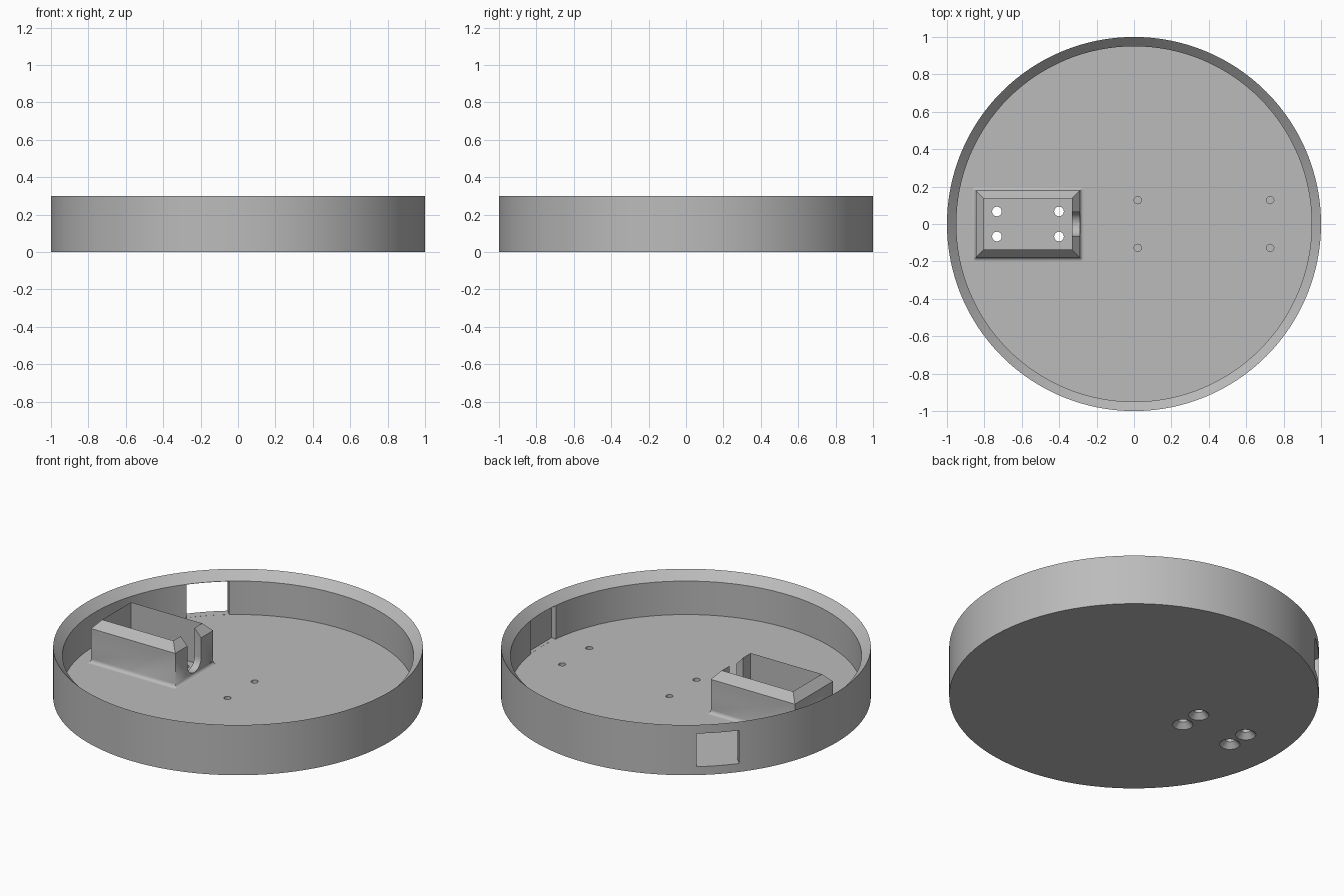
import bpy, bmesh, math
from mathutils import Matrix, Vector

if "Cube" in bpy.data.objects:
    bpy.data.objects.remove(bpy.data.objects["Cube"], do_unlink=True)

grey = bpy.data.materials.new("matte grey")
grey.use_nodes = True
colour = (0.5, 0.5, 0.5, 1.0)
grey.diffuse_color = colour
grey.node_tree.nodes["Principled BSDF"].inputs["Base Color"].default_value = colour


def finish(name, bm):
    """Clean the mesh and turn it into an object."""
    bmesh.ops.remove_doubles(bm, verts=bm.verts, dist=1e-5)
    bmesh.ops.recalc_face_normals(bm, faces=bm.faces)
    mesh = bpy.data.meshes.new(name)
    bm.to_mesh(mesh)
    bm.free()
    mesh.materials.append(grey)
    obj = bpy.data.objects.new(name, mesh)
    bpy.context.collection.objects.link(obj)
    return obj


def loft(name, rings, closed=False):
    """Skin a list of equal-length point rings; closed joins last to first."""
    bm = bmesh.new()
    loops = [[bm.verts.new(p) for p in ring] for ring in rings]
    pairs = list(zip(loops, loops[1:]))
    if closed:
        pairs.append((loops[-1], loops[0]))
    n = len(loops[0])
    for a, b in pairs:
        for i in range(n):
            j = (i + 1) % n
            bm.faces.new((a[i], a[j], b[j], b[i]))
    return finish(name, bm)


def lathe(name, profile, segments, x=0, y=0):
    """Spin (radius, height) points round a vertical axis."""
    turns = [2 * math.pi * i / segments for i in range(segments)]
    return loft(name, [[(x + r * math.cos(t), y + r * math.sin(t), z) for t in turns]
                       for r, z in profile])


def block(name, low, high, angle=0):
    """Box between two corners, turned about the z axis."""
    low, high = Vector(low), Vector(high)
    bm = bmesh.new()
    bmesh.ops.create_cube(bm, size=1)
    bmesh.ops.scale(bm, vec=high - low, verts=bm.verts)
    bmesh.ops.translate(bm, vec=(low + high) / 2, verts=bm.verts)
    bmesh.ops.rotate(bm, matrix=Matrix.Rotation(angle, 3, 'Z'), verts=bm.verts)
    return finish(name, bm)


def cut(target, cutter):
    """Subtract the cutter and discard it."""
    mod = target.modifiers.new("cut", 'BOOLEAN')
    mod.operation, mod.solver, mod.object = 'DIFFERENCE', 'EXACT', cutter
    cutter.hide_render = True
    select(target)
    bpy.ops.object.modifier_apply(modifier=mod.name)
    bpy.data.objects.remove(cutter, do_unlink=True)


def select(obj):
    bpy.ops.object.select_all(action='DESELECT')
    obj.select_set(True)
    bpy.context.view_layer.objects.active = obj


# Round tray with a rim sloping inward
tray = lathe("round_tray", [(0, 0), (1, 0), (1, 0.3), (0.95, 0.25), (0.95, 0.05), (0, 0.05)], 128)

# Window through the back wall, and a shallow pocket inside the +x wall
cut(tray, block("window_cutter", (0.935, -0.1175, 0.0505), (1.1, 0.1175, 0.248), math.radians(135)))
cut(tray, block("pocket_cutter", (0.935, -0.1175, 0.0505), (0.97, 0.1175, 0.249)))

# Countersunk screw holes under the holder, and blind pilot holes in the floor
CX = -0.567
for side in (-1, 1):
    for end in (-1, 1):
        cut(tray, lathe("screw_cutter", [(0, -0.01), (0.066, -0.01), (0.026, 0.03),
                                         (0.026, 0.07), (0, 0.07)], 16,
                        CX + end * 0.166, side * 0.067))
        cut(tray, lathe("pilot_cutter", [(0, 0.02), (0.02, 0.02), (0.02, 0.07), (0, 0.07)], 16,
                        0.374 + end * 0.354, side * 0.128))

# Rectangular holder: flared foot, upright walls, bevelled top, open middle
HX, HY, FILLET, WALL = 0.278, 0.179, 0.02, 0.043


def rectangle(hx, hy, z, radius=0.0):
    """Rectangle ring whose corners are rounded outward by radius."""
    points = []
    for k, (sx, sy) in enumerate(((1, 1), (-1, 1), (-1, -1), (1, -1))):
        for i in range(6):
            a = math.pi / 2 * (k + i / 5)
            points.append((CX + sx * hx + radius * math.cos(a),
                           sy * hy + radius * math.sin(a), z))
    return points


rings = [rectangle(HX, HY, 0.04, FILLET)]
for i in range(6):
    a = math.pi / 2 * i / 5
    rings.append(rectangle(HX, HY, 0.05 + FILLET * (1 - math.cos(a)), FILLET * (1 - math.sin(a))))
rings += [rectangle(HX, HY, 0.252), rectangle(HX - WALL, HY - WALL, 0.3),
          rectangle(HX - WALL, HY - WALL, 0.04)]
holder = loft("holder", rings, closed=True)

# Round-bottomed cable notch in the holder's inward wall
R, NOTCH_Z = 0.065, 0.135
outline = [(R, 0.4)] + [(R * math.cos(t), NOTCH_Z - R * math.sin(t))
                        for t in (math.pi * i / 16 for i in range(17))] + [(-R, 0.4)]
bm = bmesh.new()
end_face = bm.faces.new([bm.verts.new((-0.45, y, z)) for y, z in outline])
grown = bmesh.ops.extrude_face_region(bm, geom=[end_face])
bmesh.ops.translate(bm, vec=(0.25, 0, 0),
                    verts=[v for v in grown["geom"] if isinstance(v, bmesh.types.BMVert)])
if not any(len(f.verts) == len(outline) and f.calc_center_median().x < -0.4 for f in bm.faces):
    bm.faces.new([v for v in bm.verts if v.co.x < -0.4])
cut(holder, finish("notch_cutter", bm))

for part in (tray, holder):
    select(part)
    bpy.ops.object.shade_smooth_by_angle(angle=math.radians(30))
